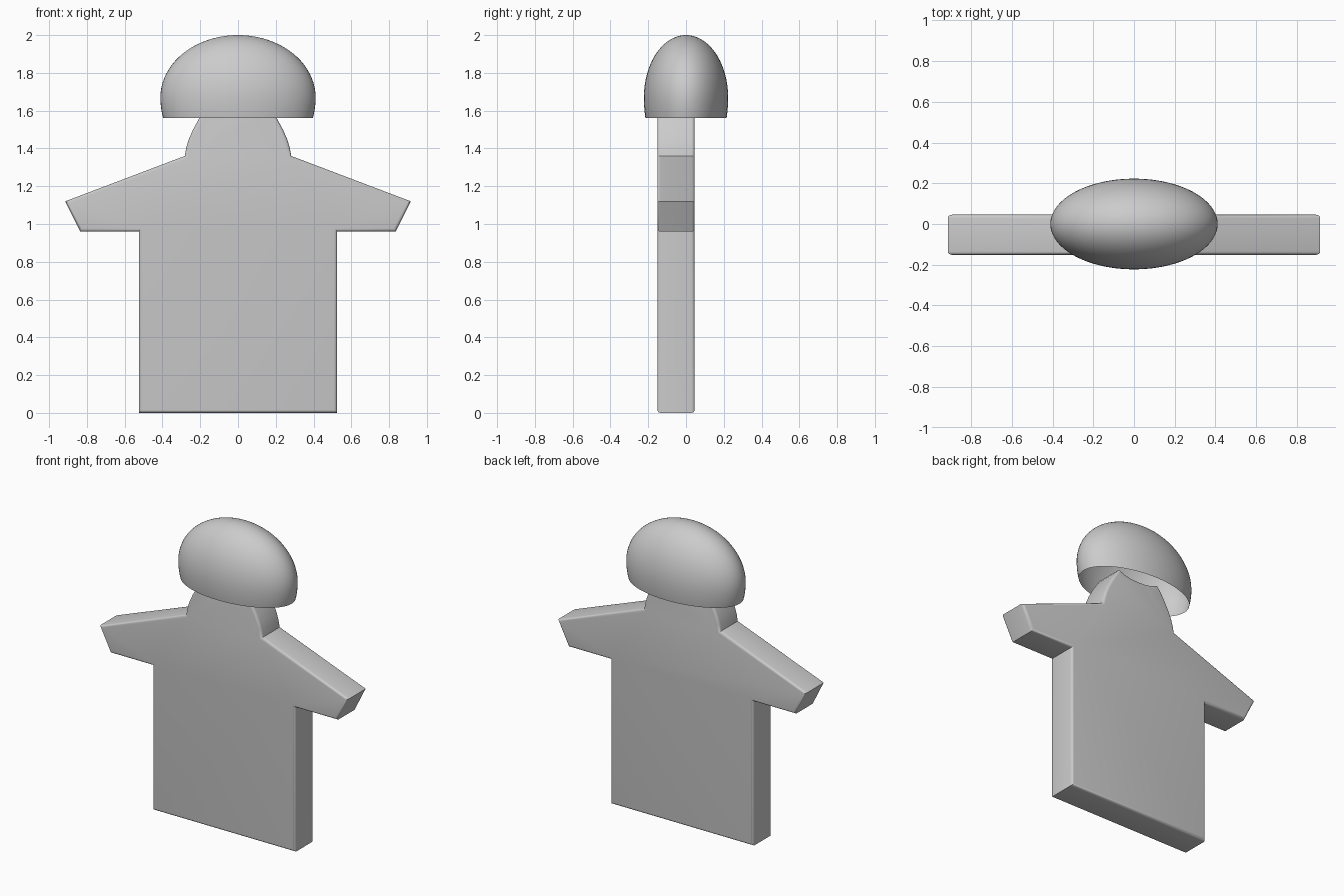
import bpy, bmesh, math

if "Cube" in bpy.data.objects:
    bpy.data.objects.remove(bpy.data.objects["Cube"])

FRONT, BACK = -0.152, 0.046


def finish(bm, name, angle):
    bmesh.ops.recalc_face_normals(bm, faces=bm.faces)
    mesh = bpy.data.meshes.new(name)
    bm.to_mesh(mesh)
    bm.free()
    obj = bpy.data.objects.new(name, mesh)
    bpy.context.collection.objects.link(obj)
    bpy.ops.object.select_all(action='DESELECT')
    obj.select_set(True)
    bpy.context.view_layer.objects.active = obj
    bpy.ops.object.shade_smooth_by_angle(angle=math.radians(angle))
    return obj


# Body plate: half outline (x, z), mirrored, with sleeves, neck and dipped top
half = [(0.525, 0), (0.525, 0.96), (0.835, 0.96), (0.915, 1.12), (0.282, 1.36),
        (0.274, 1.405), (0.260, 1.45), (0.238, 1.50), (0.208, 1.555),
        (0.177, 1.605), (0.148, 1.64), (0.105, 1.622), (0.055, 1.612)]
outline = half + [(0, 1.61)] + [(-x, z) for x, z in reversed(half)]
bm = bmesh.new()
face = bm.faces.new([bm.verts.new((x, FRONT, z)) for x, z in outline])
side = bmesh.ops.extrude_face_region(bm, geom=[face], use_keep_orig=True)
for v in side["geom"]:
    if isinstance(v, bmesh.types.BMVert):
        v.co.y = BACK
bmesh.ops.recalc_face_normals(bm, faces=bm.faces)
# Round only the front and back rims
rims = [e for e in bm.edges if abs(e.verts[0].co.y - e.verts[1].co.y) < 1e-4]
bmesh.ops.bevel(bm, geom=rims, offset=0.017, segments=4, profile=0.5, affect='EDGES')
finish(bm, "body", 35)

# Cap: open oval dome with a slightly tucked-in rim
SEG, RINGS = 64, 20
RX, RY, MID, TOP, RIM = 0.411, 0.223, 1.67, 2.0, 1.56
levels = []
for i in range(5):
    z = RIM + (MID - RIM) * i / 5
    levels.append((math.sqrt(1 - ((MID - z) / 0.41) ** 2), z))
for i in range(RINGS):
    a = math.pi / 2 * i / RINGS
    levels.append((math.cos(a), MID + (TOP - MID) * math.sin(a)))
bm = bmesh.new()
rings = [[bm.verts.new((RX * r * math.cos(2 * math.pi * k / SEG),
                        RY * r * math.sin(2 * math.pi * k / SEG), z))
          for k in range(SEG)] for r, z in levels]
for low, high in zip(rings, rings[1:]):
    for k in range(SEG):
        n = (k + 1) % SEG
        bm.faces.new((low[k], low[n], high[n], high[k]))
tip = bm.verts.new((0, 0, TOP))
for k in range(SEG):
    bm.faces.new((rings[-1][k], rings[-1][(k + 1) % SEG], tip))
finish(bm, "cap", 60)
